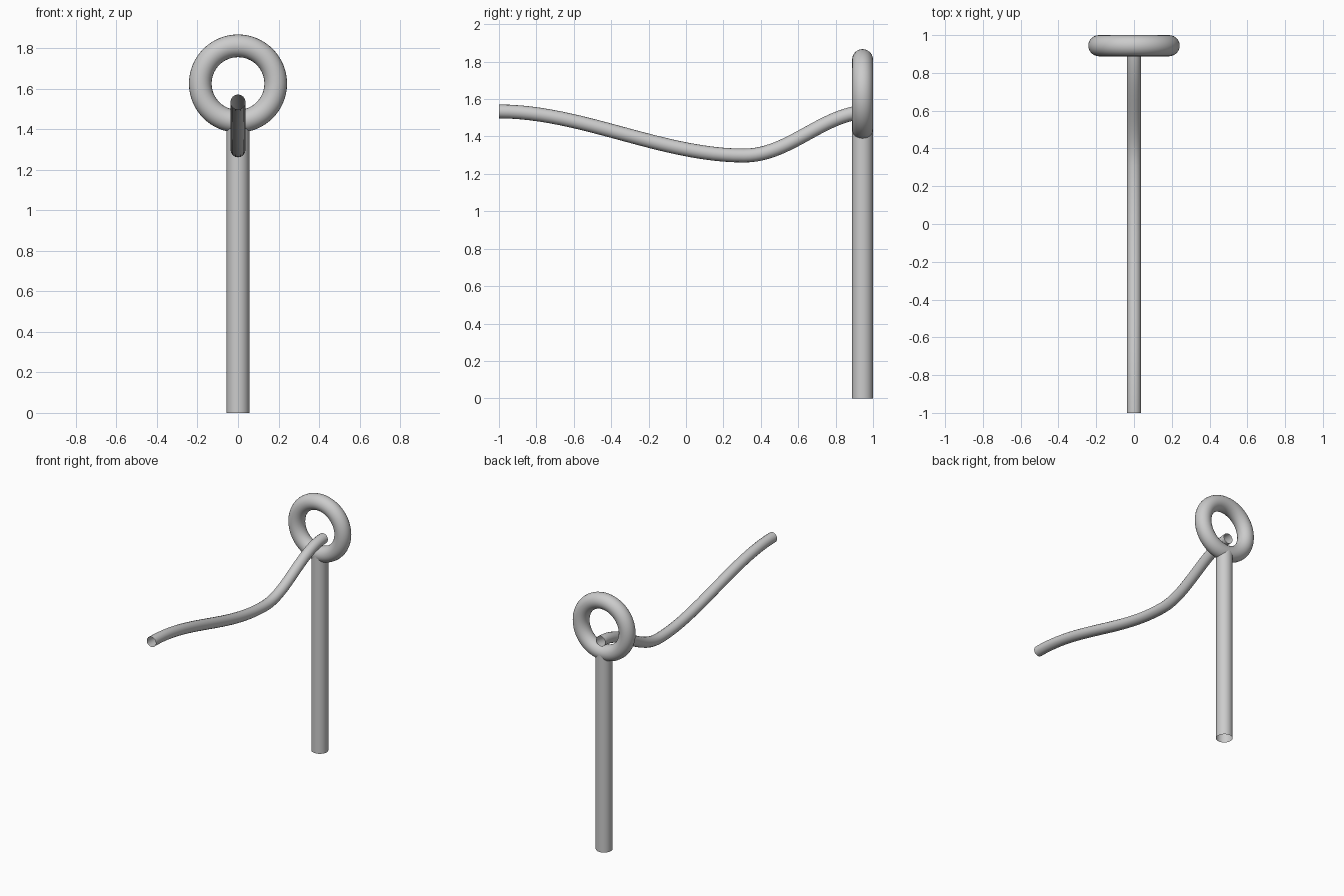
import bpy
from math import pi

if "Cube" in bpy.data.objects:
    bpy.data.objects.remove(bpy.data.objects["Cube"])

Y = 0.944          # depth position of post and ring


def smooth():
    bpy.ops.object.shade_smooth_by_angle(angle=pi / 6)


# post: upright tube, open at the ends, its top buried in the ring
TOP = 1.44
bpy.ops.mesh.primitive_cylinder_add(vertices=32, radius=0.056, depth=TOP,
                                    end_fill_type='NOTHING',
                                    location=(0, Y, TOP / 2))
bpy.context.object.name = "post"
smooth()

# ring: upright eye on top of the post
bpy.ops.mesh.primitive_torus_add(major_radius=0.186, minor_radius=0.056,
                                 major_segments=64, minor_segments=24,
                                 location=(0, Y, 1.625), rotation=(pi / 2, 0, 0))
bpy.context.object.name = "ring"
smooth()

# rope: sagging open tube that passes through the ring
points = [(-1.0, 1.534), (0.31, 1.298), (0.985, 1.533)]    # (y, z)
handles = [(0.44, 0.44), (0.44, 0.25), (0.25, 0.25)]       # level handle lengths
curve = bpy.data.curves.new("rope", 'CURVE')
curve.dimensions = '3D'
curve.resolution_u = 24
curve.bevel_depth = 0.037
curve.bevel_resolution = 6
curve.use_fill_caps = False
spline = curve.splines.new('BEZIER')
spline.bezier_points.add(len(points) - 1)
for bp, (y, z), (back, ahead) in zip(spline.bezier_points, points, handles):
    bp.handle_left_type = bp.handle_right_type = 'FREE'
    bp.co = (0, y, z)
    bp.handle_left = (0, y - back, z)
    bp.handle_right = (0, y + ahead, z)
rope = bpy.data.objects.new("rope", curve)
bpy.context.collection.objects.link(rope)
bpy.ops.object.select_all(action='DESELECT')
rope.select_set(True)
bpy.context.view_layer.objects.active = rope
bpy.ops.object.convert(target='MESH')
smooth()
